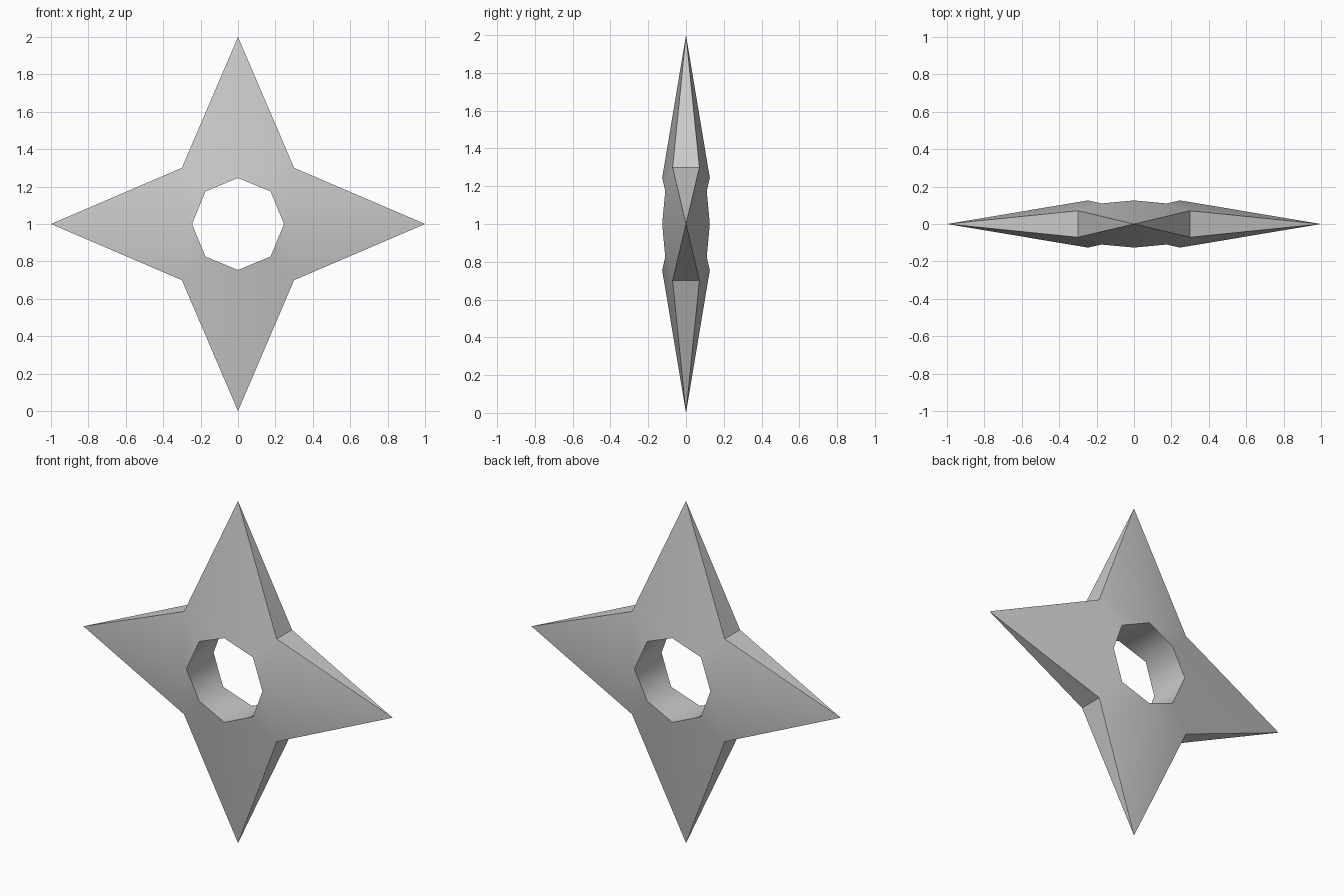
import bpy, bmesh
from math import sin, cos, pi, sqrt
from mathutils import Vector

cube = bpy.data.objects.get("Cube")
if cube:
    bpy.data.objects.remove(cube, do_unlink=True)

# Single flat steel colour
steel = bpy.data.materials.new("steel_grey")
steel.use_nodes = True
colour = (0.6, 0.6, 0.6, 1)
steel.diffuse_color = colour
steel.node_tree.nodes["Principled BSDF"].inputs["Base Color"].default_value = colour

POINTS = 4
STEPS = POINTS * 2
HOLE_RADIUS = 0.246
VALLEY_RADIUS = 0.3 * sqrt(2)
HUB_HALF, DIAGONAL_HALF, VALLEY_HALF = 0.126, 0.11, 0.071

bm = bmesh.new()


def ring_vert(radius, step, depth):
    a = 2 * pi * step / STEPS
    return bm.verts.new((radius * cos(a), depth, 1 + radius * sin(a)))


# Tips lie on the mid plane; valleys and hole rim exist on both sides
tips = {s: ring_vert(1, s, 0) for s in range(0, STEPS, 2)}
rims, valleys = {}, {}
for side in (-1, 1):
    for s in range(STEPS):
        half = DIAGONAL_HALF if s % 2 else HUB_HALF
        rims[side, s] = ring_vert(HOLE_RADIUS, s, side * half)
        if s % 2:
            valleys[side, s] = ring_vert(VALLEY_RADIUS, s, side * VALLEY_HALF)

# Blade faces, edge walls and hole wall
for s in range(STEPS):
    n = (s + 1) % STEPS
    tip_step, valley_step = (n, s) if s % 2 else (s, n)
    tip = tips[tip_step]
    for side in (-1, 1):
        valley = valleys[side, valley_step]
        bm.faces.new((tip, valley, rims[side, tip_step]))
        bm.faces.new((valley, rims[side, valley_step], rims[side, tip_step]))
    bm.faces.new((tip, valleys[-1, valley_step], valleys[1, valley_step]))
    bm.faces.new((rims[-1, s], rims[-1, n], rims[1, n], rims[1, s]))

bmesh.ops.recalc_face_normals(bm, faces=bm.faces[:])

# Smooth blades and bore, with crisp outline, valley and rim edges
for f in bm.faces:
    f.smooth = True
for e in bm.edges:
    middle = (e.verts[0].co + e.verts[1].co) / 2 - Vector((0, 0, 1))
    in_bore = Vector((middle.x, middle.z)).length < HOLE_RADIUS + 0.01 and abs(middle.y) < 0.01
    e.smooth = in_bore or e.calc_face_angle() < pi / 6

mesh = bpy.data.meshes.new("throwing_star")
bm.to_mesh(mesh)
bm.free()
mesh.materials.append(steel)
star = bpy.data.objects.new("throwing_star", mesh)
bpy.context.collection.objects.link(star)
